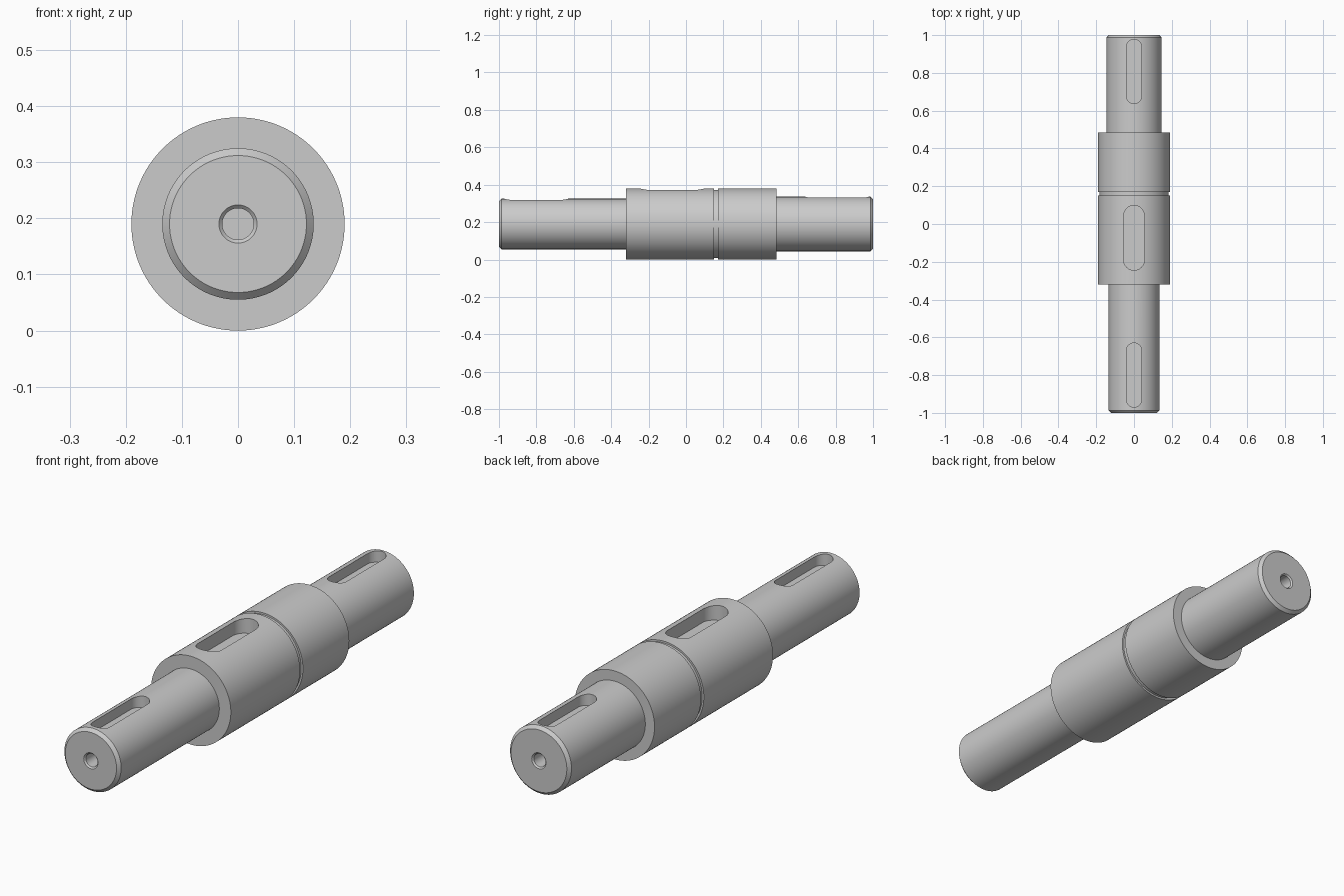
import bpy, bmesh, math

if "Cube" in bpy.data.objects:
    bpy.data.objects.remove(bpy.data.objects["Cube"])

AXIS_Z = 0.19
SEGMENTS = 128


def make_object(name, bm):
    bmesh.ops.recalc_face_normals(bm, faces=bm.faces)
    mesh = bpy.data.meshes.new(name)
    bm.to_mesh(mesh)
    bm.free()
    obj = bpy.data.objects.new(name, mesh)
    bpy.context.collection.objects.link(obj)
    return obj


def lathe(name, profile):
    """Turn (y, radius) points around the shaft axis; both ends lie on it."""
    bm = bmesh.new()
    rings = []
    for y, r in profile:
        count = 1 if r == 0 else SEGMENTS
        rings.append([bm.verts.new((r * math.sin(a), y, AXIS_Z + r * math.cos(a)))
                      for a in (2 * math.pi * i / SEGMENTS for i in range(count))])
    for a, b in zip(rings, rings[1:]):
        if len(a) == 1 or len(b) == 1:
            bm.faces.new(a if len(b) == 1 else b)
            bm.verts.remove((a if len(a) == 1 else b)[0])
            continue
        for i in range(SEGMENTS):
            j = (i + 1) % SEGMENTS
            bm.faces.new((a[i], a[j], b[j], b[i]))
    return make_object(name, bm)


def keyway_cutter(name, half_width, y0, y1, floor_z, steps=16):
    """Upright prism with a round-ended slot outline."""
    bm = bmesh.new()
    outline = []
    for y, start in ((y1 - half_width, 0), (y0 + half_width, math.pi)):
        for i in range(steps + 1):
            a = start + math.pi * i / steps
            outline.append((half_width * math.cos(a), y + half_width * math.sin(a)))
    base = bm.faces.new([bm.verts.new((x, y, floor_z)) for x, y in outline])
    top = bmesh.ops.extrude_face_region(bm, geom=[base])["geom"]
    bmesh.ops.translate(bm, vec=(0, 0, 0.45 - floor_z),
                        verts=[v for v in top if isinstance(v, bmesh.types.BMVert)])
    cutter = make_object(name, bm)
    cutter.hide_render = True
    return cutter


# Stepped shaft with chamfered ends, relief groove and centre holes
shaft = lathe("stepped_shaft", [
    (-0.92, 0), (-0.92, 0.028), (-0.994, 0.028), (-1.0, 0.034),
    (-1.0, 0.122), (-0.987, 0.135), (-0.32, 0.135),
    (-0.32, 0.19), (0.15, 0.19), (0.15, 0.182), (0.17, 0.182), (0.17, 0.19),
    (0.485, 0.19), (0.485, 0.146), (0.987, 0.146), (1.0, 0.133),
    (1.0, 0.034), (0.994, 0.028), (0.92, 0.028), (0.92, 0),
])

# Three keyways along the top: half width, y start, y end, floor height
for name, slot in {
    "front_keyway": (0.04, -0.97, -0.63, 0.275),
    "middle_keyway": (0.055, -0.245, 0.098, 0.315),
    "rear_keyway": (0.04, 0.637, 0.977, 0.286),
}.items():
    cutter = keyway_cutter(name + "_cutter", *slot)
    mod = shaft.modifiers.new(name, "BOOLEAN")
    mod.operation = "DIFFERENCE"
    mod.solver = "EXACT"
    mod.object = cutter
    bpy.context.view_layer.objects.active = shaft
    bpy.ops.object.modifier_apply(modifier=name)
    bpy.data.objects.remove(cutter)

# Smooth turned surfaces with sharp edges
bpy.ops.object.select_all(action="DESELECT")
shaft.select_set(True)
bpy.context.view_layer.objects.active = shaft
bpy.ops.object.shade_smooth_by_angle(angle=math.radians(30))
